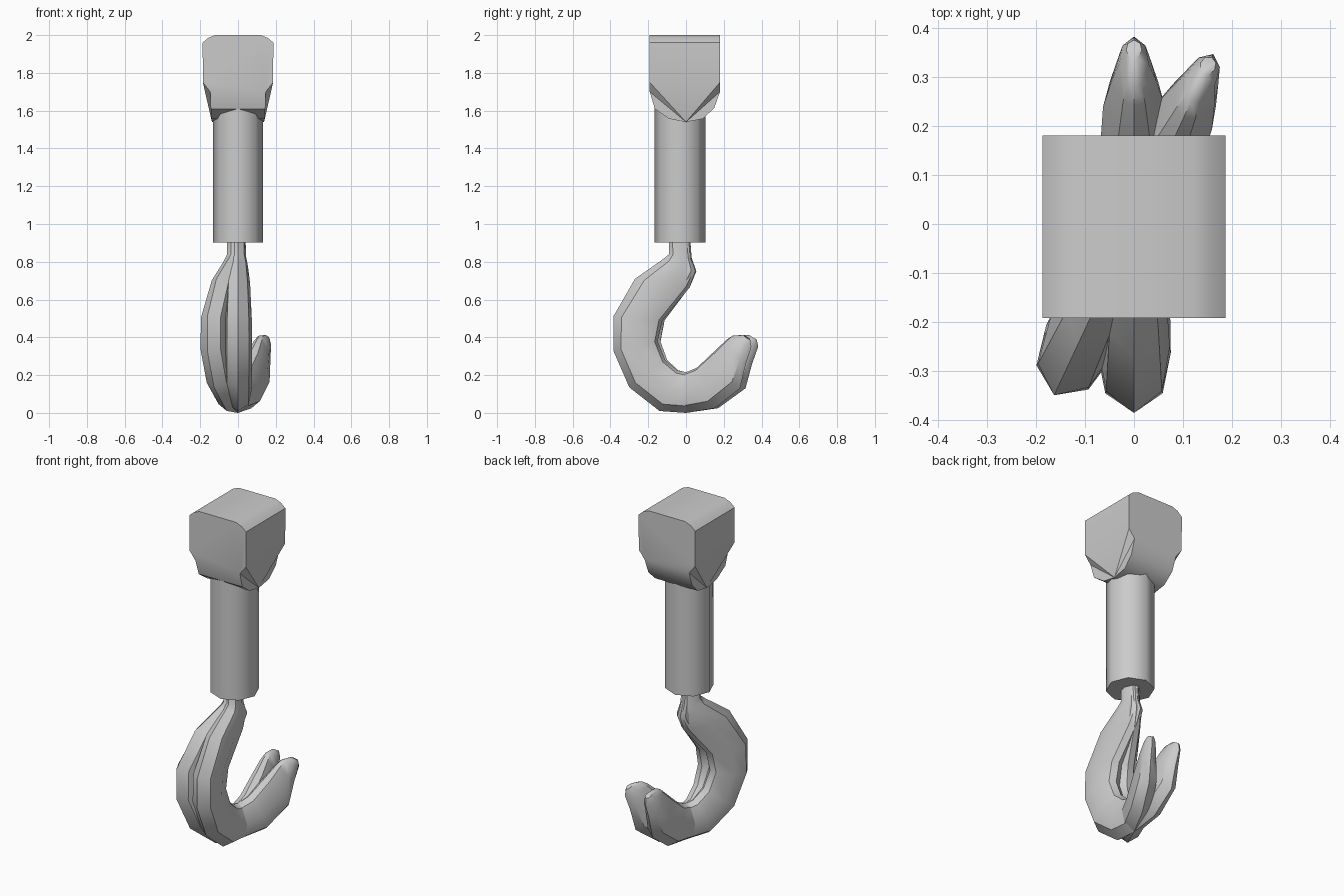
import bpy, bmesh
from math import sin, cos, pi, radians

if "Cube" in bpy.data.objects:
    bpy.data.objects.remove(bpy.data.objects["Cube"])


def finish(bm, name, angle):
    bmesh.ops.recalc_face_normals(bm, faces=bm.faces)
    mesh = bpy.data.meshes.new(name)
    bm.to_mesh(mesh)
    bm.free()
    ob = bpy.data.objects.new(name, mesh)
    bpy.context.collection.objects.link(ob)
    bpy.ops.object.select_all(action='DESELECT')
    ob.select_set(True)
    bpy.context.view_layer.objects.active = ob
    bpy.ops.object.shade_smooth_by_angle(angle=radians(angle))
    return ob


def loft(bm, rings):
    rows = [[bm.verts.new(p) for p in r] for r in rings]
    n = len(rows[0])
    for a, b in zip(rows, rows[1:]):
        for i in range(n):
            j = (i + 1) % n
            bm.faces.new((a[i], a[j], b[j], b[i]))
    bm.faces.new(rows[0])
    bm.faces.new(rows[-1])


# top block: rounded top profile along y, belly curve with slanted end caps below
bm = bmesh.new()
top = [(0.186, 1.75), (0.187, 1.96), (0.158, 1.985), (0.12, 2.0)]
outline = top + [(-x, z) for x, z in reversed(top)]
front = [bm.verts.new((x, -0.192, z)) for x, z in outline]
back = [bm.verts.new((x, 0.18, z)) for x, z in outline]
for i in range(len(outline) - 1):
    bm.faces.new((front[i], front[i + 1], back[i + 1], back[i]))
belly = [(-0.192, 1.70, 0.147), (-0.165, 1.61, 0.144), (-0.09, 1.557, 0.140), (0, 1.54, 0.138),
         (0.09, 1.557, 0.140), (0.15, 1.615, 0.144), (0.18, 1.70, 0.147)]
right = [bm.verts.new((x, y, z)) for y, z, x in belly]
left = [bm.verts.new((-x, y, z)) for y, z, x in belly]
for i in range(len(belly) - 1):
    bm.faces.new((right[i], right[i + 1], left[i + 1], left[i]))
bm.faces.new(front + [left[0], right[0]])
bm.faces.new(back + [left[-1], right[-1]])
for row, k in ((right, 0), (left, -1)):
    fan = [front[k]] + row + [back[k]]
    for a, b in zip(fan, fan[1:]):
        if row[3] not in (a, b):
            bm.faces.new((row[3], a, b))
    bm.faces.new((row[3], front[k], back[k]))
finish(bm, "top_block", 35)

# octagonal shank
bm = bmesh.new()
loft(bm, [[(0.132 * cos(i * pi / 4), -0.032 + 0.134 * sin(i * pi / 4), z) for i in range(8)]
          for z in (0.903, 1.68)])
finish(bm, "shank", 50)

# hooks: stations give outer (y, z), inner (y, z) and half width
stations = [
    (-0.09, 0.95, 0.02, 0.95, 0.040), (-0.09, 0.84, 0.03, 0.82, 0.042),
    (-0.12, 0.815, 0.055, 0.75, 0.052), (-0.27, 0.71, 0.02, 0.665, 0.064),
    (-0.385, 0.51, -0.125, 0.49, 0.073), (-0.385, 0.33, -0.15, 0.38, 0.075),
    (-0.30, 0.135, -0.11, 0.28, 0.074), (-0.14, 0.01, -0.045, 0.225, 0.072),
    (0, 0, 0, 0.215, 0.072), (0.17, 0.025, 0.065, 0.24, 0.072),
    (0.315, 0.13, 0.17, 0.33, 0.063), (0.35, 0.26, 0.24, 0.39, 0.045),
    (0.382, 0.35, 0.275, 0.41, 0.030), (0.375, 0.388, 0.335, 0.412, 0.016)]
half = [(0.78, 0.17), (1.0, 0.52), (0.5, 0.93)]
section = [(0, 0)] + half + [(0, 1)] + [(-w, t) for w, t in reversed(half)]


def hook(name, turn):
    bm = bmesh.new()
    loft(bm, [[(w * s, oy + (iy - oy) * t, oz + (iz - oz) * t) for w, t in section]
              for oy, oz, iy, iz, s in stations])
    ob = finish(bm, name, 40)
    ob.rotation_euler.z = radians(turn)


hook("main_hook", 0)
hook("second_hook", -25)
